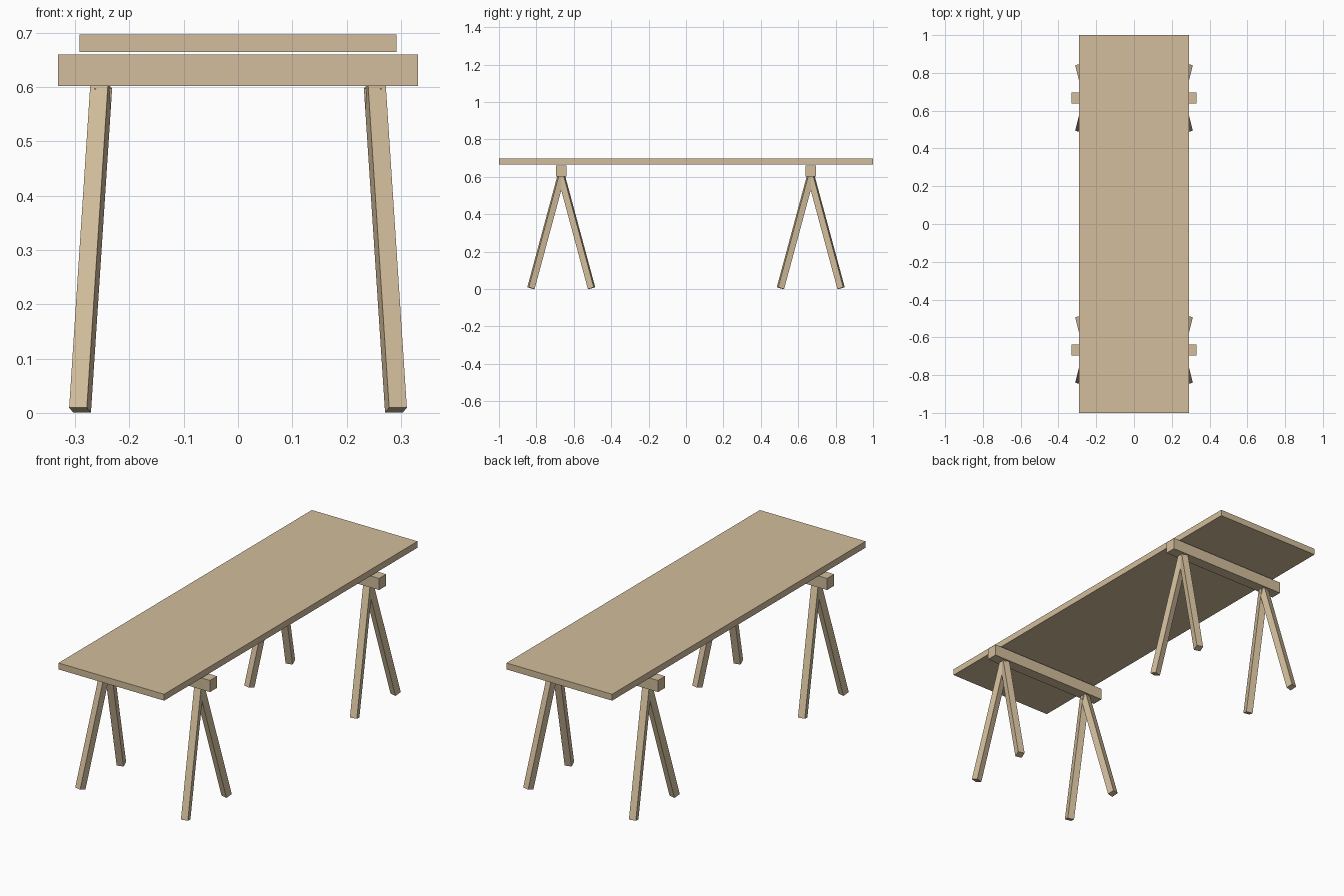
import bpy
import bmesh
from mathutils import Matrix, Vector

default = bpy.data.objects.get("Cube")
if default:
    bpy.data.objects.remove(default, do_unlink=True)

# Single wood colour
wood = bpy.data.materials.new("light_wood")
wood.use_nodes = True
colour = (0.645, 0.509, 0.332, 1.0)
wood.diffuse_color = colour
wood.node_tree.nodes["Principled BSDF"].inputs["Base Color"].default_value = colour


def box(name, centre, size, rotation=None):
    """Flat-faced box with baked size, optionally turned by a 3x3 matrix."""
    bm = bmesh.new()
    bmesh.ops.create_cube(bm, size=1.0, matrix=Matrix.Diagonal((*size, 1.0)))
    mesh = bpy.data.meshes.new(name)
    bm.to_mesh(mesh)
    bm.free()
    mesh.materials.append(wood)
    obj = bpy.data.objects.new(name, mesh)
    turn = rotation.to_4x4() if rotation else Matrix.Identity(4)
    obj.matrix_world = Matrix.Translation(centre) @ turn
    bpy.context.collection.objects.link(obj)
    return obj


def splayed_leg(name, foot, top, thickness):
    """Square leg whose sides line up with the direction it leans in."""
    foot, top = Vector(foot), Vector(top)
    axis = (top - foot).normalized()
    width = axis.cross(Vector((0, 0, 1))).normalized()
    depth = axis.cross(width)
    turn = Matrix((width, depth, axis)).transposed()
    size = (thickness, thickness, (top - foot).length)
    return box(name, (foot + top) / 2, size, turn)


# Tabletop board
box("tabletop", (0, 0, 0.681), (0.584, 2.0, 0.032))

# Two trestles, each a beam on four crossing legs
for end, y in (("front", -0.667), ("back", 0.667)):
    box(end + "_trestle_beam", (0, y, 0.631), (0.664, 0.056, 0.058))
    for side, sx in (("left", 1), ("right", -1)):
        for lean, sy in (("forward", -1), ("backward", 1)):
            splayed_leg(f"{end}_trestle_{side}_{lean}_leg",
                        (sx * 0.291, y + sy * 0.162, 0.005),
                        (sx * 0.252, y + sy * 0.001, 0.602), 0.0335)
